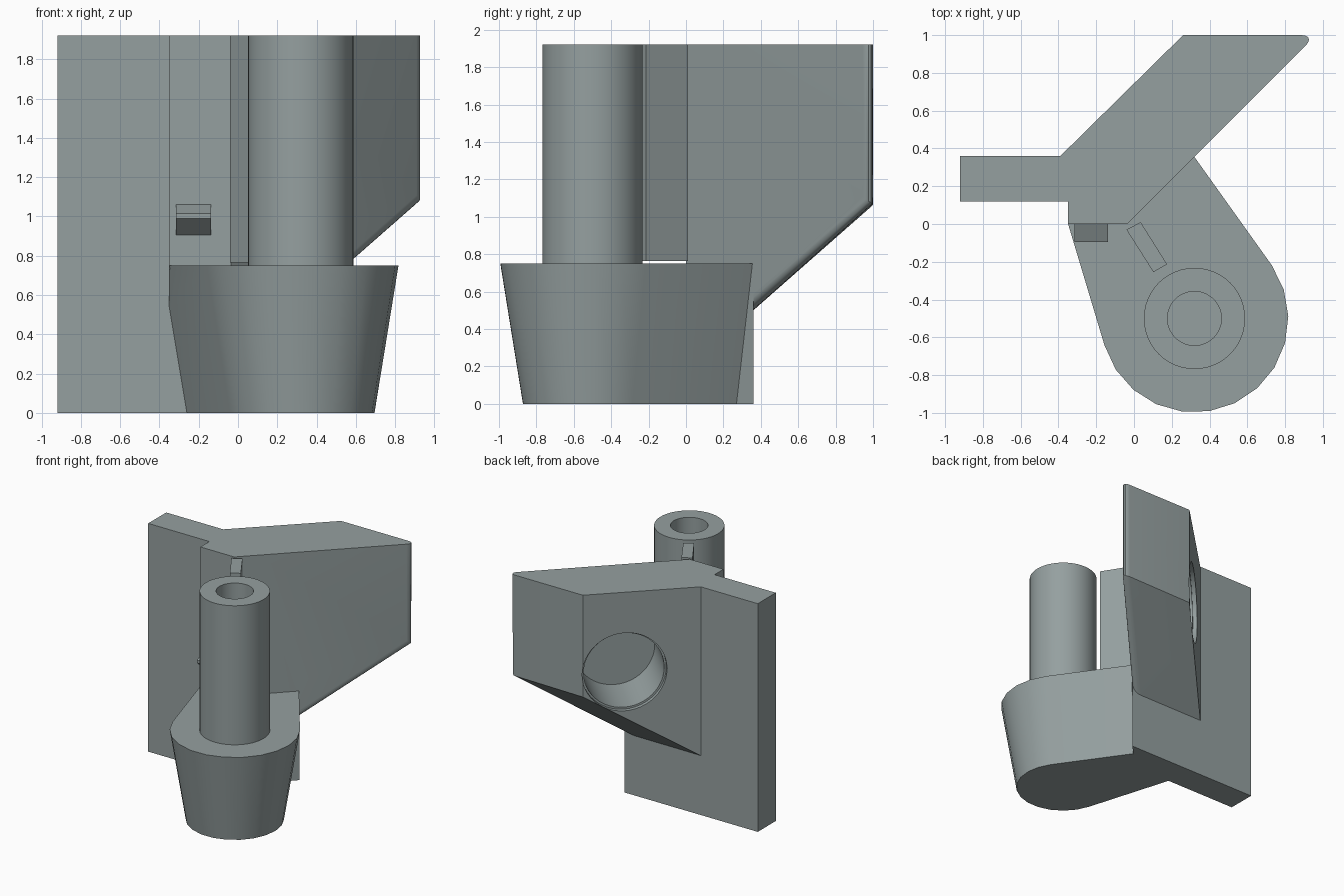
import bpy, bmesh, math
from mathutils import Vector

if "Cube" in bpy.data.objects:
    bpy.data.objects.remove(bpy.data.objects["Cube"])

grey = bpy.data.materials.new("warm_steel_grey")
grey.diffuse_color = (0.30, 0.35, 0.35, 1)
grey.use_nodes = True
grey.node_tree.nodes["Principled BSDF"].inputs["Base Color"].default_value = grey.diffuse_color


def make(name, bm):
    bmesh.ops.recalc_face_normals(bm, faces=bm.faces)
    mesh = bpy.data.meshes.new(name)
    bm.to_mesh(mesh)
    bm.free()
    mesh.materials.append(grey)
    ob = bpy.data.objects.new(name, mesh)
    bpy.context.collection.objects.link(ob)
    return ob


def loft(bottom, top):
    """Closed solid between two matching rings of 3D points."""
    bm = bmesh.new()
    a = [bm.verts.new(p) for p in bottom]
    b = [bm.verts.new(p) for p in top]
    bm.faces.new(a)
    bm.faces.new(b)
    for i in range(len(a)):
        j = (i + 1) % len(a)
        bm.faces.new((a[i], a[j], b[j], b[i]))
    bmesh.ops.recalc_face_normals(bm, faces=bm.faces)
    return bm


def prism(pts, z0, z1):
    return loft([(x, y, z0) for x, y in pts], [(x, y, z1) for x, y in pts])


def cut(bm, co, no):
    """Remove everything on the side the normal points to and cap the cut."""
    geom = bm.verts[:] + bm.edges[:] + bm.faces[:]
    res = bmesh.ops.bisect_plane(bm, geom=geom, plane_co=co, plane_no=no, clear_outer=True)
    edges = [e for e in res["geom_cut"] if isinstance(e, bmesh.types.BMEdge)]
    bmesh.ops.contextual_create(bm, geom=edges)
    bmesh.ops.recalc_face_normals(bm, faces=bm.faces)


def boolean(ob, other, op):
    mod = ob.modifiers.new(op.lower(), "BOOLEAN")
    mod.operation, mod.solver, mod.object = op, "EXACT", other
    bpy.context.view_layer.objects.active = ob
    bpy.ops.object.modifier_apply(modifier=mod.name)
    bpy.data.objects.remove(other)


def smooth(ob):
    bpy.ops.object.select_all(action="DESELECT")
    ob.select_set(True)
    bpy.context.view_layer.objects.active = ob
    bpy.ops.object.shade_smooth_by_angle(angle=math.radians(32))


def ring(c, r, n, z):
    return [(c[0] + r * math.cos(2 * math.pi * i / n),
             c[1] + r * math.sin(2 * math.pi * i / n), z) for i in range(n)]


H, SHELF = 1.92, 0.75
POST = (0.32, -0.5)

# Diagonal arm with a sloping underside and rounded acute edges
bm = prism([(0.085, 0.12), (0.965, 1.0), (0.26, 1.0), (-0.39, 0.36), (-0.35, 0.12)], 0, H)
cut(bm, (0, 0.36, 0.50), (0, 0.66, -0.75))
acute = [e for e in bm.edges if len(e.link_faces) == 2
         and e.calc_face_angle() > math.radians(110)]
bmesh.ops.bevel(bm, geom=acute, offset=0.08, offset_type="OFFSET", segments=5,
                profile=0.5, affect="EDGES", clamp_overlap=True)
body = make("plate_and_arm", bm)

# Flat plate and the thicker block above the base
boolean(body, make("plate", prism([(-0.92, 0.12), (0.085, 0.12), (0.32, 0.36),
                                   (-0.92, 0.36)], 0, H)), "UNION")
boolean(body, make("block", prism([(-0.35, 0), (-0.035, 0), (0.32, 0.36),
                                   (-0.35, 0.36)], SHELF - 0.02, H)), "UNION")

# Blind round socket with a shallow wider rim in the back of the arm
face_centre = Vector((0.028, 0.775, 1.25))
axis = Vector((0.707, -0.707, 0))
side = Vector((0.707, 0.707, 0))
for radius, depth in ((0.312, 0.45), (0.328, 0.035)):
    circle = [face_centre + radius * (side * math.cos(t) + Vector((0, 0, math.sin(t))))
              for t in [2 * math.pi * i / 48 for i in range(48)]]
    drill = make("drill", loft([p - axis * 0.1 for p in circle],
                               [p + axis * depth for p in circle]))
    boolean(body, drill, "DIFFERENCE")
smooth(body)


# Tapered base, rounded at the front
def base_ring(radius, left, right, z):
    arc = [math.radians(34.5 - 198 * i / 12) for i in range(13)]
    pts = [(POST[0] + radius * math.cos(t), POST[1] + radius * math.sin(t), z) for t in arc]
    return pts + [(left, 0.12, z), (left + 0.2, 0.25, z), (*right, z)]


bm = loft(base_ring(0.375, -0.26, (0.236, 0.27), 0),
          base_ring(0.497, -0.385, (0.32, 0.355), SHELF))
cut(bm, (-0.35, 0, 0), (-1, 0, 0))
smooth(make("tapered_base", bm))

# Hollow post
post = make("hollow_post", loft(ring(POST, 0.268, 48, SHELF - 0.02), ring(POST, 0.268, 48, H)))
boolean(post, make("bore", loft(ring(POST, 0.143, 48, SHELF), ring(POST, 0.143, 48, H + 0.1))),
        "DIFFERENCE")
smooth(post)

# Thin rib between post and block
make("rib", prism([(-0.04, -0.03), (0.035, 0.01), (0.175, -0.213), (0.103, -0.255)], 0.765, H))

# Small catch on the front of the block
profile = [(0.01, 0.905), (0, 0.905), (-0.095, 0.99), (-0.095, 1.015), (0, 1.06), (0.01, 1.06)]
make("catch", loft([(-0.315, y, z) for y, z in profile], [(-0.138, y, z) for y, z in profile]))
